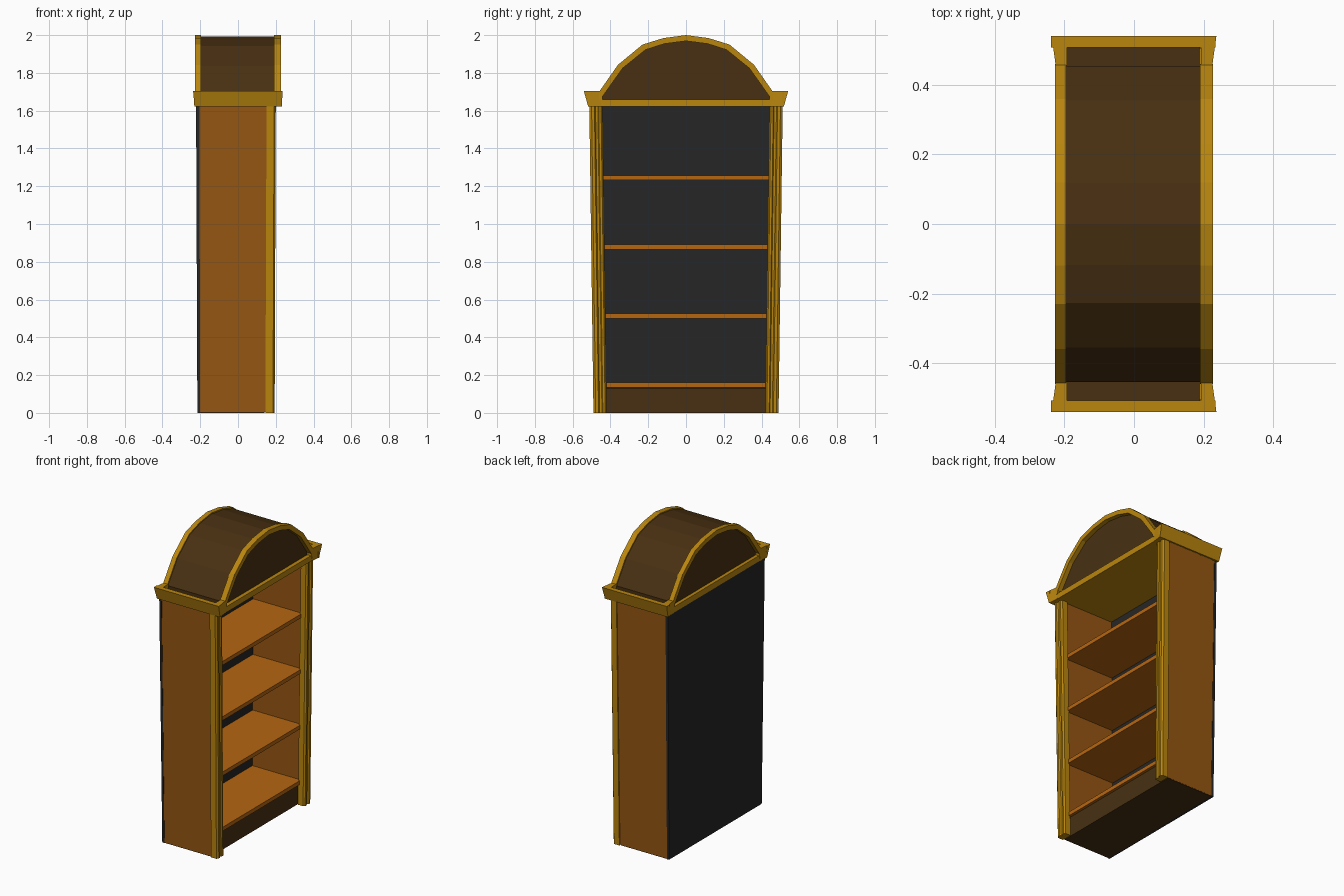
import bpy, bmesh

if "Cube" in bpy.data.objects:
    bpy.data.objects.remove(bpy.data.objects["Cube"])


def mat(name, srgb):
    m = bpy.data.materials.new(name)
    lin = [((c / 255 + 0.055) / 1.055) ** 2.4 if c > 10 else c / 255 / 12.92 for c in srgb]
    m.diffuse_color = (*lin, 1)
    m.use_nodes = True
    m.node_tree.nodes["Principled BSDF"].inputs["Base Color"].default_value = m.diffuse_color
    return m


GOLD = mat("gold_trim", (186, 134, 14))
SIDE = mat("side_wood", (150, 86, 18))
SHELF = mat("shelf_wood", (182, 102, 16))
DARK = mat("dark_wood", (72, 48, 18))
BLACK = mat("black_back", (38, 38, 38))


def loft(name, material, lower, upper):
    """Closed solid between two matching loops of 3D points."""
    bm = bmesh.new()
    a = [bm.verts.new(p) for p in lower]
    b = [bm.verts.new(p) for p in upper]
    n = len(a)
    bm.faces.new(a[::-1])
    bm.faces.new(b)
    for i in range(n):
        j = (i + 1) % n
        bm.faces.new((a[i], a[j], b[j], b[i]))
    bmesh.ops.recalc_face_normals(bm, faces=bm.faces)
    me = bpy.data.meshes.new(name)
    bm.to_mesh(me)
    bm.free()
    me.materials.append(material)
    ob = bpy.data.objects.new(name, me)
    bpy.context.collection.objects.link(ob)
    return ob


def block(name, material, x, y, z, ytop=None, xtop=None):
    """Box, optionally with a different top rectangle."""
    def rect(x, y, h):
        return [(x[0], y[0], h), (x[1], y[0], h), (x[1], y[1], h), (x[0], y[1], h)]
    return loft(name, material, rect(x, y, z[0]), rect(xtop or x, ytop or y, z[1]))


def mirror(ob):
    m = ob.modifiers.new("mirror", 'MIRROR')
    m.use_axis = (False, True, False)
    m.use_clip = False
    return ob


# Cabinet body, flaring slightly towards the top
block("back_panel", BLACK, (-0.215, -0.20), (-0.485, 0.485), (0, 1.63),
      (-0.507, 0.507), (-0.222, -0.205))
mirror(block("side_panel", SIDE, (-0.213, 0.15), (0.435, 0.483), (0.004, 1.63),
             (0.455, 0.505), (-0.22, 0.155)))
block("plinth", DARK, (-0.212, 0.14), (-0.482, 0.482), (0, 0.004))
block("plinth_front", DARK, (-0.2, 0.14), (-0.44, 0.44), (0.003, 0.131))

# Shelves
for i in range(4):
    z = 0.16 + 0.366 * i
    block(f"shelf_{i + 1}", SHELF, (-0.205, 0.155), (-0.45, 0.45), (z - 0.026, z))

# Moulded pilasters: (y, x) profile drawn out upwards
profile = [(0.49, 0.145), (0.49, 0.185), (0.478, 0.194), (0.463, 0.194), (0.457, 0.186),
           (0.445, 0.186), (0.44, 0.192), (0.428, 0.192), (0.42, 0.182), (0.42, 0.145)]
mirror(loft("pilaster", GOLD, [(x, y, 0) for y, x in profile],
            [(x + 0.006, y + 0.022, 1.63) for y, x in profile]))

# Cornice: flat ceiling slab, dark tray floor, flared ends
block("cornice_slab", GOLD, (-0.223, 0.223), (-0.505, 0.505), (1.622, 1.66))
block("cornice_tray", DARK, (-0.195, 0.19), (-0.508, 0.508), (1.655, 1.664))
mirror(block("cornice_end", GOLD, (-0.226, 0.232), (0.508, 0.518), (1.622, 1.704),
             (0.508, 0.541), (-0.238, 0.234)))
for label, s in (("front", 1), ("back", -1)):
    low = [(s * 0.192, 0.45), (s * 0.224, 0.45), (s * 0.231, 0.518), (s * 0.192, 0.518)]
    top = [(s * 0.192, 0.455), (s * 0.225, 0.455), (s * 0.237, 0.541), (s * 0.192, 0.541)]
    mirror(loft(f"cornice_return_{label}", GOLD, [(x, y, 1.622) for x, y in low],
                [(x, y, 1.704) for x, y in top]))

# Arched top
half = [(0.46, 1.70), (0.36, 1.843), (0.23, 1.95), (0.12, 1.984)]
arch = half + [(0, 2.0)] + [(-y, z) for y, z in half[::-1]]
halfin = [(0.442, 1.675), (0.335, 1.825), (0.215, 1.922), (0.115, 1.954)]
inner = halfin + [(0, 1.969)] + [(-y, z) for y, z in halfin[::-1]]
barrel = [(0.454, 1.655)] + [(y * 0.988, z - 0.007) for y, z in arch] + [(-0.454, 1.655)]
loft("arch_roof", DARK, [(-0.2, y, z) for y, z in barrel], [(0.197, y, z) for y, z in barrel])

ring = [(0.46, 1.655)] + arch + [(-0.46, 1.655), (-0.442, 1.655)] + inner[::-1] + [(0.442, 1.655)]
for label, x0, x1 in (("front", 0.19, 0.227), ("back", -0.227, -0.195)):
    loft(f"arch_frame_{label}", GOLD, [(x0, y, z) for y, z in ring], [(x1, y, z) for y, z in ring])
